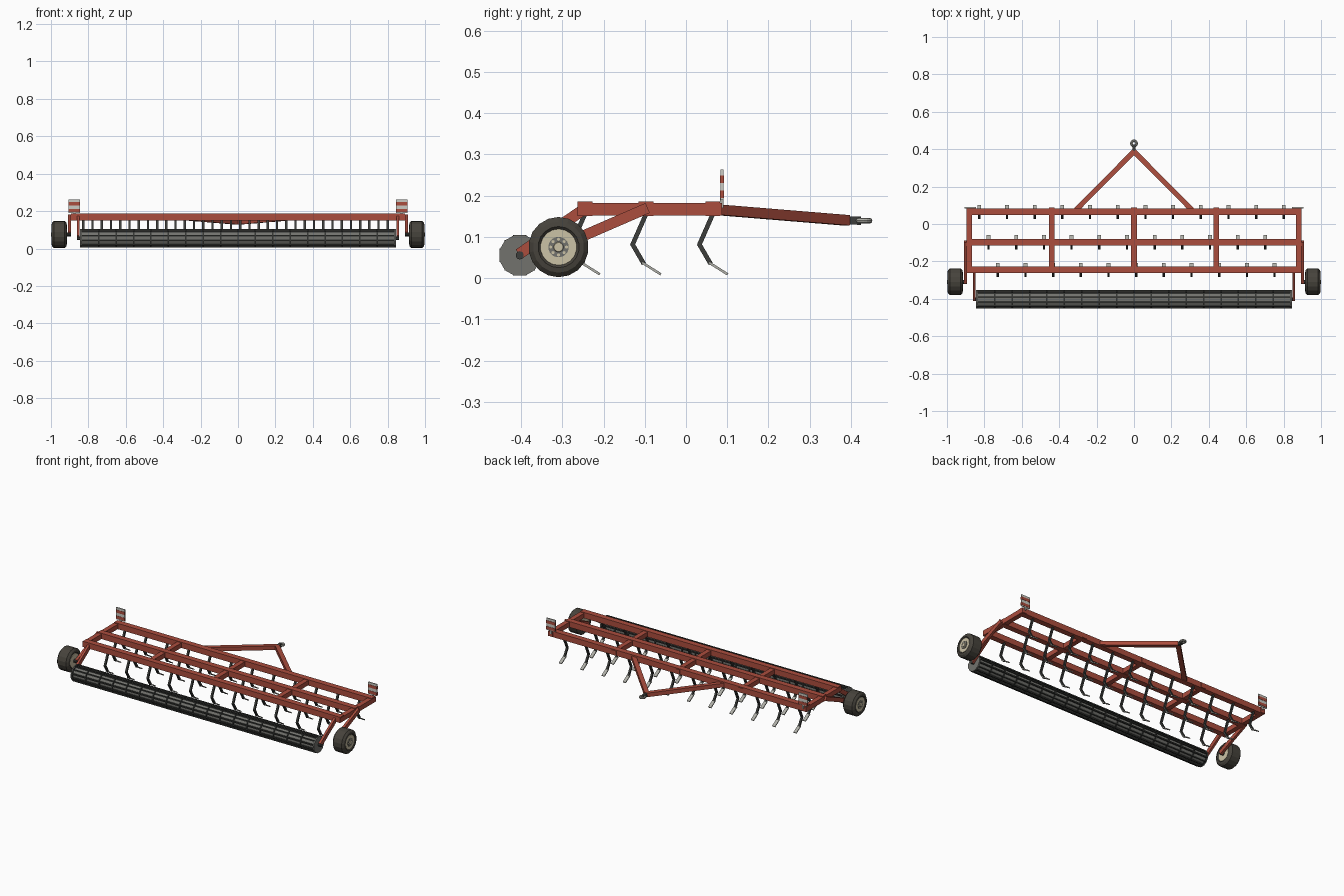
import bpy, bmesh, math
from mathutils import Vector, Matrix

if "Cube" in bpy.data.objects:
    bpy.data.objects.remove(bpy.data.objects["Cube"])


def material(name, rgb):
    m = bpy.data.materials.new(name)
    m.use_nodes = True
    m.diffuse_color = (*rgb, 1)
    bsdf = next(n for n in m.node_tree.nodes if n.type == "BSDF_PRINCIPLED")
    bsdf.inputs["Base Color"].default_value = (*rgb, 1)
    return m


RED = material("frame red", (0.41, 0.075, 0.048))
DARK = material("dark steel", (0.045, 0.047, 0.043))
STEEL = material("bare steel", (0.42, 0.42, 0.38))
GREY = material("roller grey", (0.17, 0.17, 0.155))
BLACK = material("roller bar black", (0.033, 0.035, 0.032))
RUBBER = material("tyre rubber", (0.062, 0.056, 0.045))
CREAM = material("rim cream", (0.6, 0.54, 0.38))
WHITE = material("board white", (0.6, 0.6, 0.55))


def add(name, bm, *mats):
    bmesh.ops.recalc_face_normals(bm, faces=bm.faces)
    me = bpy.data.meshes.new(name)
    bm.to_mesh(me)
    bm.free()
    for m in mats:
        me.materials.append(m)
    ob = bpy.data.objects.new(name, me)
    bpy.context.collection.objects.link(ob)
    return ob


def put_bar(bm, p, q, w, h, mat=0):
    """Square bar from p to q; w is its level width, h its depth."""
    p, q = Vector(p), Vector(q)
    d = (q - p).normalized()
    side = d.cross(Vector((0, 0, 1)))
    side = side.normalized() if side.length > 1e-4 else Vector((1, 0, 0))
    up = side.cross(d)
    rot = Matrix((side, d, up)).transposed().to_4x4()
    size = Matrix.Diagonal((w, (q - p).length, h, 1))
    r = bmesh.ops.create_cube(bm, size=1, matrix=Matrix.Translation((p + q) / 2) @ rot @ size)
    for f in {f for v in r["verts"] for f in v.link_faces}:
        f.material_index = mat


def bar(name, mat, p, q, w, h):
    bm = bmesh.new()
    put_bar(bm, p, q, w, h)
    return add(name, bm, mat)


def put_lathe(bm, profile, sides, centre, mat=0):
    """Solid turned round a line along x; profile is (x, radius) pairs."""
    c = Vector(centre)
    rings = []
    for x, r in profile:
        angles = [2 * math.pi * (i + 0.5) / sides for i in range(sides)]
        rings.append([bm.verts.new(c + Vector((x, r * math.cos(a), r * math.sin(a)))) for a in angles])
    faces = [bm.faces.new(rings[0]), bm.faces.new(rings[-1])]
    for a, b in zip(rings, rings[1:]):
        for i in range(sides):
            j = (i + 1) % sides
            faces.append(bm.faces.new((a[i], a[j], b[j], b[i])))
    for f in faces:
        f.material_index = mat


def lathe(name, mat, profile, sides, centre):
    bm = bmesh.new()
    put_lathe(bm, profile, sides, centre)
    return add(name, bm, mat)


# Main frame: three cross beams and five rails
ROWS = (0.065, -0.097, -0.245)
for label, y in zip(("front", "middle", "rear"), ROWS):
    bar(label + "_beam", RED, (-0.893, y, 0.168), (0.893, y, 0.168), 0.036, 0.036)
for i in range(5):
    x = (i - 2) * 0.44
    bar("frame_rail", RED, (x, -0.262, 0.167), (x, 0.087, 0.167), 0.03, 0.03)

# Spring tines, staggered over the three beams
bm = bmesh.new()
for p, q in (((0, 0, 0.155), (0, -0.033, 0.08)), ((0, -0.034, 0.084), (0, -0.005, 0.034))):
    put_bar(bm, p, q, 0.012, 0.011)
put_bar(bm, (0, -0.01, 0.038), (0, 0.036, 0.009), 0.02, 0.006, 1)
tine = add("tine", bm, DARK, STEEL)
STEP = 0.148
for row, y in enumerate(ROWS):
    for k in range(12 if row == 0 else 11):
        t = tine if row == k == 0 else tine.copy()
        if t is not tine:
            bpy.context.collection.objects.link(t)
        t.location = (-0.827 + row * STEP / 3 + k * STEP, y, 0)

# Towing frame and hitch eye
for s in (-1, 1):
    bar("drawbar", RED, (s * 0.315, 0.07, 0.166), (0, 0.388, 0.14), 0.027, 0.025)
bar("hitch_shank", DARK, (0, 0.375, 0.14), (0, 0.424, 0.139), 0.018, 0.02)
bpy.ops.mesh.primitive_torus_add(major_radius=0.014, minor_radius=0.007, major_segments=16,
                                 minor_segments=8, location=(0, 0.431, 0.139))
eye = bpy.context.object
eye.name = "hitch_eye"
eye.data.materials.append(STEEL)

# Packer roller: grey drum, rings and lengthwise bars
RY, RZ, RL = -0.403, 0.055, 0.838
lathe("roller_drum", GREY, [(-RL, 0.043), (RL, 0.043)], 12, (0, RY, RZ))
bm = bmesh.new()
RINGS = 18
for i in range(RINGS + 1):
    x = -RL + 2 * RL * i / RINGS
    put_lathe(bm, [(x - 0.004, 0.049), (x + 0.004, 0.049)], 12, (0, RY, RZ))
for i in range(12):
    a = 2 * math.pi * (i + 0.5) / 12
    y, z = RY + 0.047 * math.cos(a), RZ + 0.047 * math.sin(a)
    put_bar(bm, (-RL, y, z), (RL, y, z), 0.008, 0.008)
add("roller_cage", bm, BLACK)

for s in (-1, 1):
    # Roller end plate, axle and arm
    lathe("roller_end", GREY, [(s * RL, 0.051), (s * (RL + 0.006), 0.051)], 12, (0, RY, RZ))
    lathe("roller_axle", DARK, [(s * RL, 0.01), (s * 0.862, 0.01)], 10, (0, RY, RZ))
    bar("roller_arm", RED, (s * 0.854, -0.24, 0.172), (s * 0.854, RY - 0.002, RZ + 0.003), 0.014, 0.027)

    # Wheel with tyre, rim and bolts
    hub = (s * 0.956, -0.309, 0.075)
    bar("wheel_arm", RED, (s * 0.901, -0.093, 0.17), (s * 0.901, -0.312, 0.075), 0.016, 0.026)
    lathe("wheel_axle", DARK, [(-s * 0.062, 0.011), (0, 0.011)], 10, hub)
    lathe("tyre", RUBBER, [(-0.034, 0.043), (-0.041, 0.05), (-0.039, 0.062), (-0.029, 0.073),
                           (0.029, 0.073), (0.039, 0.062), (0.041, 0.05), (0.034, 0.043)], 18, hub)
    lathe("wheel_rim", CREAM, [(-0.038, 0.04), (-0.038, 0.044), (0.038, 0.044), (0.038, 0.04)], 18, hub)
    lathe("hub_ring", GREY, [(s * 0.036, 0.025), (s * 0.04, 0.025)], 16, hub)
    bm = bmesh.new()
    put_lathe(bm, [(s * 0.038, 0.013), (s * 0.043, 0.011)], 12, hub)
    for i in range(8):
        a = math.pi * i / 4
        c = (hub[0], hub[1] + 0.019 * math.cos(a), hub[2] + 0.019 * math.sin(a))
        put_lathe(bm, [(s * 0.038, 0.004), (s * 0.042, 0.004)], 6, c)
    add("hub_bolts", bm, CREAM)

    # Striped warning board on a short post
    bx, by = s * 0.875, 0.087
    bar("board_post", STEEL, (bx, by, 0.17), (bx, by, 0.2), 0.01, 0.008)
    bar("warning_board", WHITE, (bx - 0.03, by, 0.226), (bx + 0.03, by, 0.226), 0.007, 0.074)
    for z in (0.203, 0.24):
        bar("board_stripe", RED, (bx - 0.0302, by, z), (bx + 0.0302, by, z), 0.01, 0.018)
